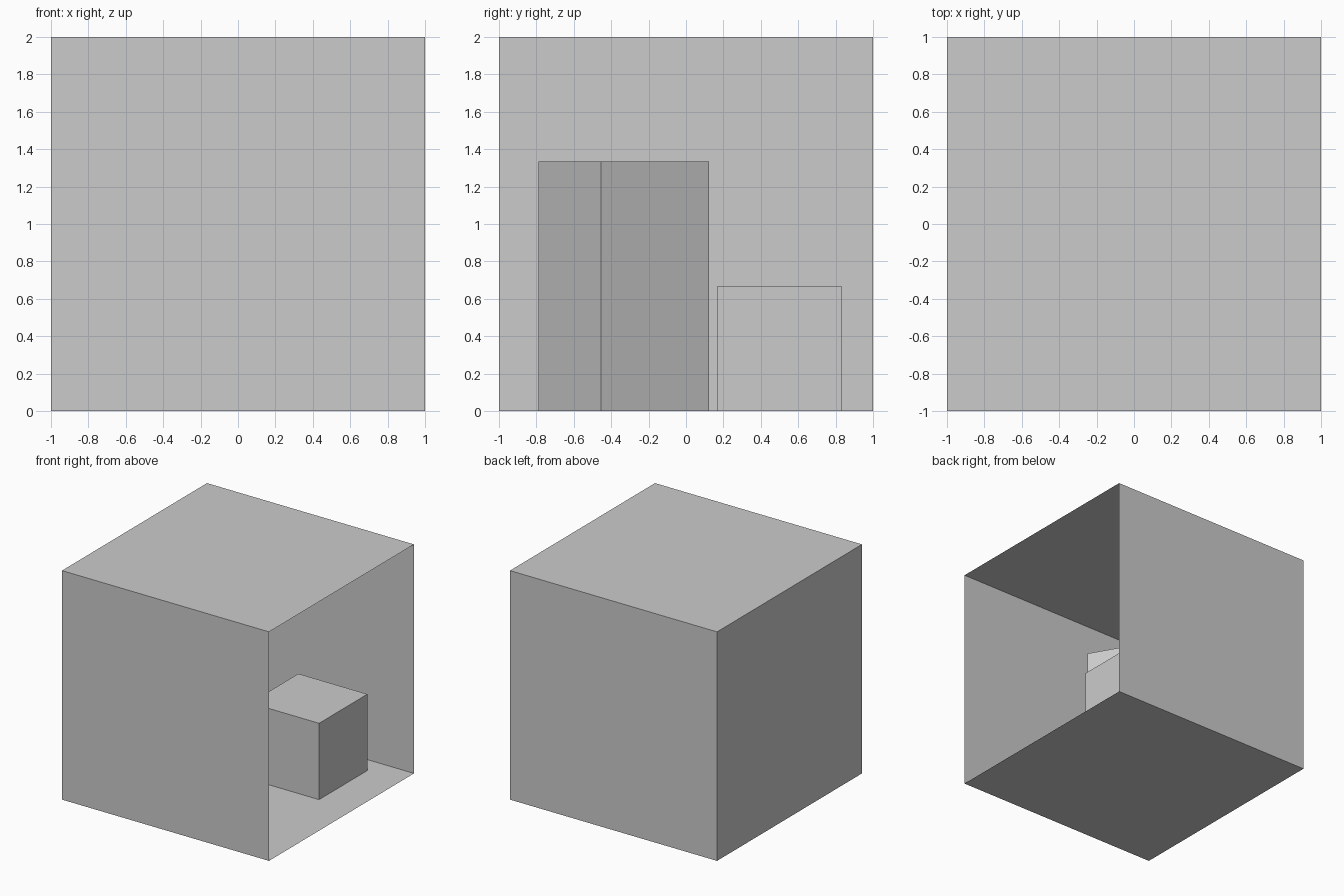
import bpy, bmesh, math
from mathutils import Matrix, Vector

if "Cube" in bpy.data.objects:
    bpy.data.objects.remove(bpy.data.objects["Cube"])


def add_box(name, size, base, angle=0.0, open_side=None):
    """Box standing on its base centre, optionally with one side left open."""
    bm = bmesh.new()
    bmesh.ops.create_cube(bm, size=1.0)
    if open_side:
        side = [f for f in bm.faces if f.normal.dot(Vector(open_side)) > 0.9]
        bmesh.ops.delete(bm, geom=side, context='FACES')
    bm.transform(Matrix.Translation((0, 0, 0.5)))
    bm.transform(Matrix.Diagonal((*size, 1.0)))
    mesh = bpy.data.meshes.new(name)
    bm.to_mesh(mesh)
    bm.free()
    obj = bpy.data.objects.new(name, mesh)
    obj.location = base
    obj.rotation_euler.z = angle
    bpy.context.collection.objects.link(obj)
    return obj


THIRD = 2 / 3

# Thin-walled room, open on the right
add_box("room_shell", (2, 2, 2), (0, 0, 0), open_side=(1, 0, 0))

# Tall block turned 30 degrees, towards the rear of the room
add_box("tall_block", (THIRD, THIRD, 2 * THIRD), (-1 / 3, -1 / 3, 0), math.radians(30))

# Short cube near the opening
add_box("short_block", (THIRD, THIRD, THIRD), (1 / 3, 0.5, 0))
